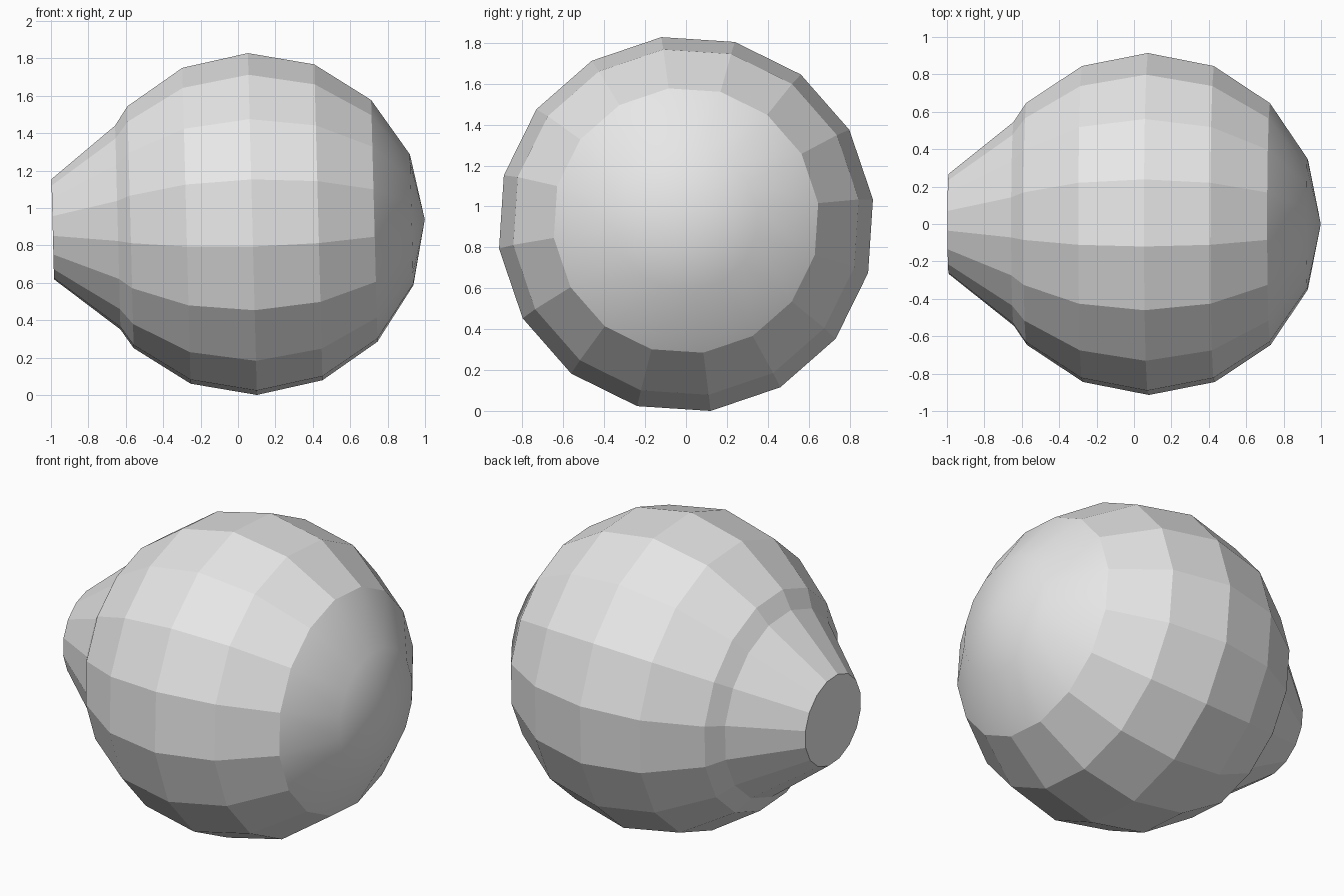
import bpy, bmesh, math
from mathutils import Matrix, Vector

default = bpy.data.objects.get("Cube")
if default:
    bpy.data.objects.remove(default, do_unlink=True)

SIDES = 16
STEP = math.tau / SIDES
RADIUS = 0.922

# One plain grey for the whole bulb
grey = bpy.data.materials.new("light_grey")
grey.use_nodes = True
colour = (0.8, 0.8, 0.8, 1)
grey.diffuse_color = colour
grey.node_tree.nodes["Principled BSDF"].inputs["Base Color"].default_value = colour

# Profile along the axis: tapered neck, then the rings of a sphere
profile = [(-1.068, 0.27), (-0.72, 0.55)]
profile += [(-RADIUS * math.cos(k * STEP), RADIUS * math.sin(k * STEP))
            for k in range(2, SIDES // 2)]

bm = bmesh.new()
turn = math.radians(7.5)
rings = [[bm.verts.new((x, r * math.cos(turn + i * STEP), r * math.sin(turn + i * STEP)))
          for i in range(SIDES)] for x, r in profile]
tip = bm.verts.new((RADIUS, 0, 0))

# Neck and body facets, smooth only on the last band before the tip
for n, (a, b) in enumerate(zip(rings, rings[1:])):
    for i in range(SIDES):
        j = (i + 1) % SIDES
        face = bm.faces.new((a[i], a[j], b[j], b[i]))
        face.smooth = n == len(rings) - 2

# Smooth nose fan and flat neck end
for i in range(SIDES):
    bm.faces.new((rings[-1][i], rings[-1][(i + 1) % SIDES], tip)).smooth = True
bm.faces.new(rings[0])
bmesh.ops.recalc_face_normals(bm, faces=bm.faces)

# Slight upward tilt of the nose, then rest on the ground
bm.transform(Matrix.Rotation(math.radians(-1.5), 4, 'Y'))
lowest = min(v.co.z for v in bm.verts)
bm.transform(Matrix.Translation(Vector((0.077, 0, -lowest))))

mesh = bpy.data.meshes.new("bulb_body")
bm.to_mesh(mesh)
bm.free()
mesh.materials.append(grey)
bulb = bpy.data.objects.new("bulb_body", mesh)
bpy.context.collection.objects.link(bulb)
